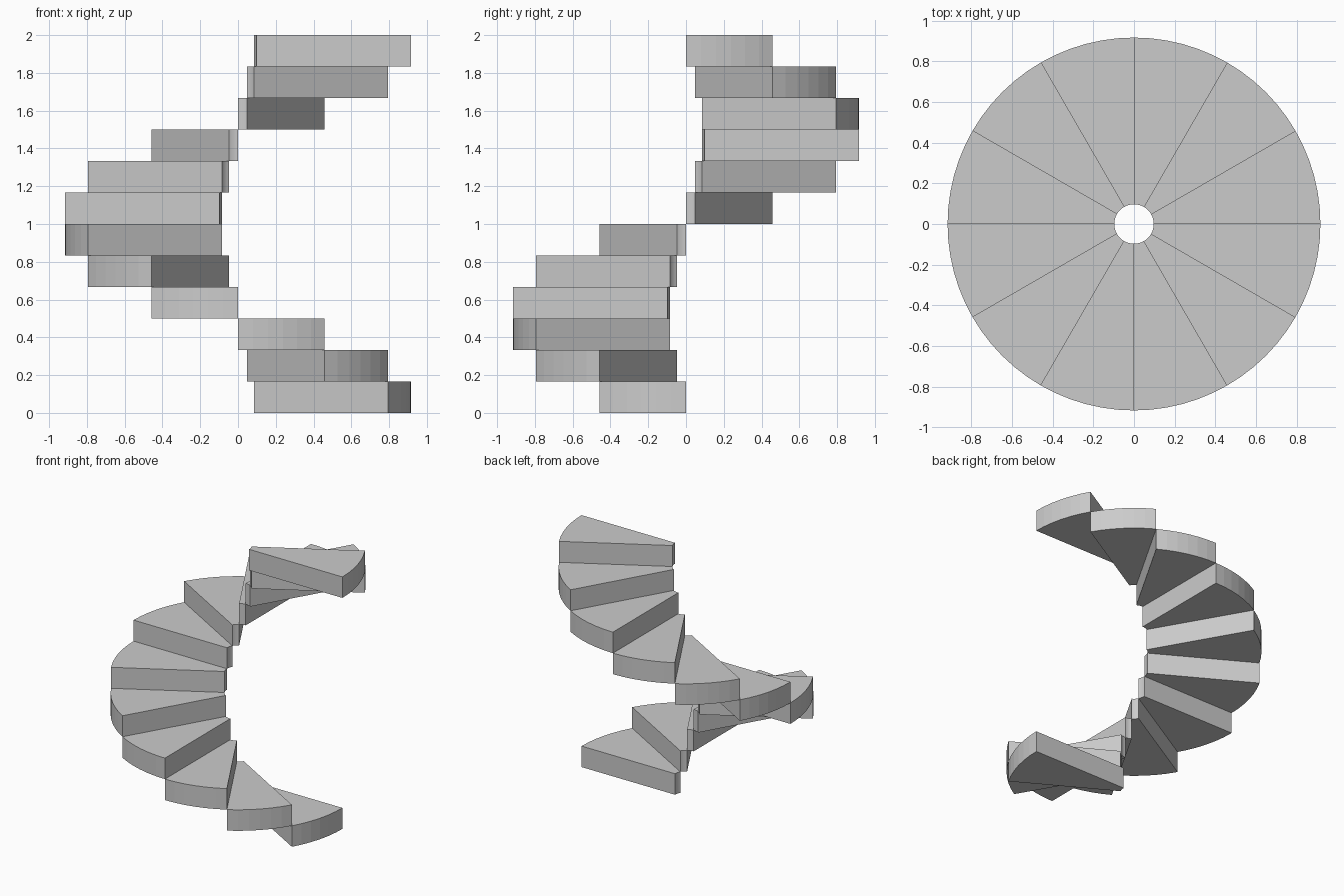
import bpy
import bmesh
from math import cos, sin, radians

cube = bpy.data.objects.get("Cube")
if cube:
    bpy.data.objects.remove(cube, do_unlink=True)

STEPS = 12
SEGMENTS = 6
INNER, OUTER = 0.097, 0.917
RISE = 2 / STEPS
SWEEP = 360 / STEPS

# Plain grey for every step
grey = bpy.data.materials.new("light grey")
grey.use_nodes = True
colour = (0.6, 0.6, 0.6, 1)
grey.diffuse_color = colour
grey.node_tree.nodes["Principled BSDF"].inputs["Base Color"].default_value = colour


def arc(radius):
    """Points of one step's arc, clockwise from the +x axis."""
    angles = [radians(-SWEEP * i / SEGMENTS) for i in range(SEGMENTS + 1)]
    return [(radius * cos(a), radius * sin(a), 0) for a in angles]


# Wedge-shaped step: a ring sector extruded upward
mesh = bpy.data.meshes.new("step")
bm = bmesh.new()
outline = arc(OUTER) + arc(INNER)[::-1]
base = bm.faces.new([bm.verts.new(p) for p in outline])
top = bmesh.ops.extrude_face_region(bm, geom=[base], use_keep_orig=True)
bmesh.ops.translate(bm, vec=(0, 0, RISE),
                    verts=[v for v in top["geom"] if isinstance(v, bmesh.types.BMVert)])
bmesh.ops.recalc_face_normals(bm, faces=bm.faces)
bm.to_mesh(mesh)
bm.free()
mesh.materials.append(grey)

# Steps climb clockwise around the open centre
for i in range(STEPS):
    step = bpy.data.objects.new(f"step_{i + 1}", mesh)
    step.location.z = i * RISE
    step.rotation_euler.z = radians(-SWEEP * i)
    bpy.context.collection.objects.link(step)
